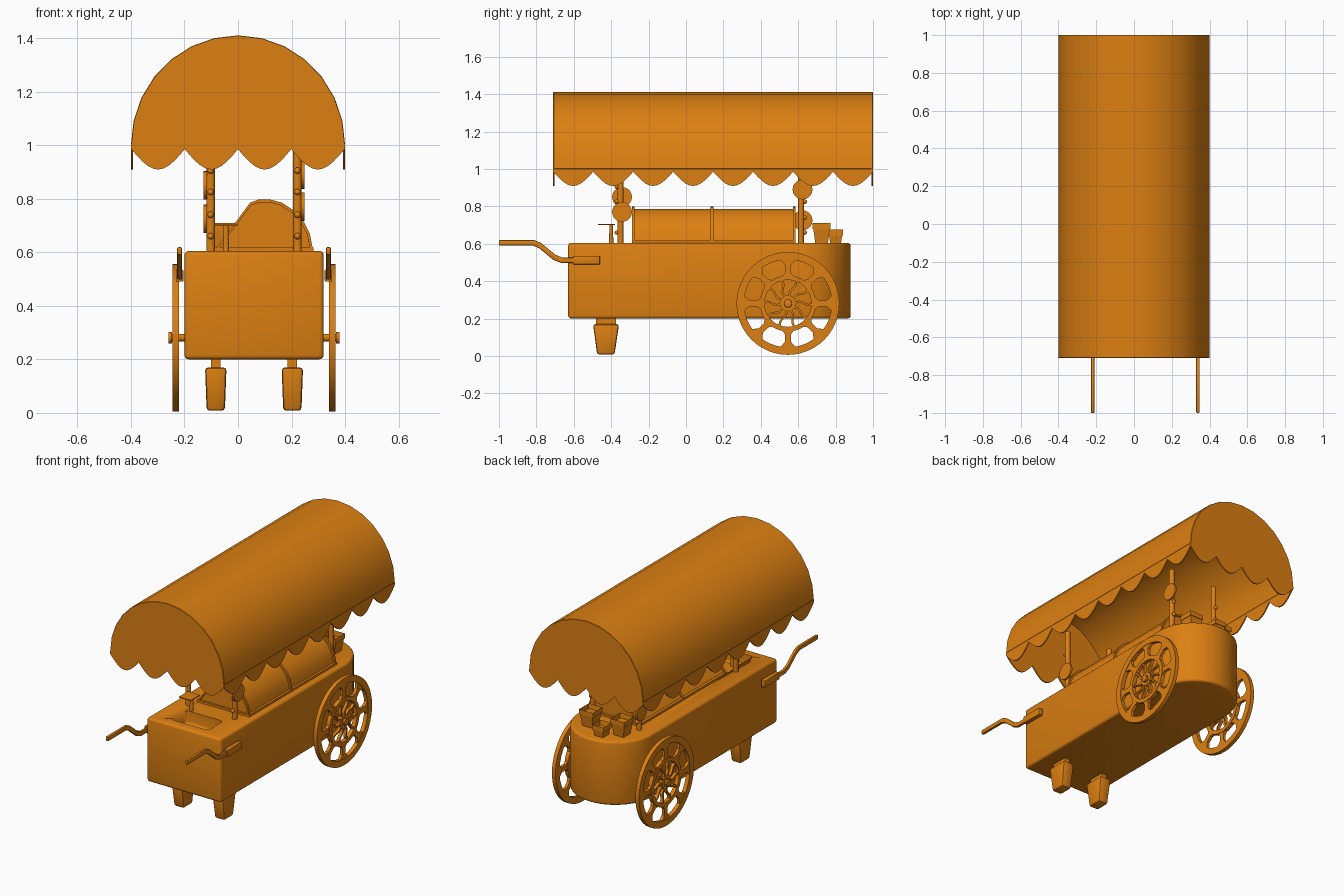
import bpy, bmesh
from math import sin, cos, pi
from mathutils import Matrix, Vector

cube = bpy.data.objects.get("Cube")
if cube:
    bpy.data.objects.remove(cube, do_unlink=True)

orange = bpy.data.materials.new("warm orange")
orange.use_nodes = True
orange.diffuse_color = (0.72, 0.216, 0.006, 1)
bsdf = next(n for n in orange.node_tree.nodes if n.type == 'BSDF_PRINCIPLED')
bsdf.inputs["Base Color"].default_value = orange.diffuse_color
bsdf.inputs["Roughness"].default_value = 0.7

MID = 0.06  # centre line of the cart body
PLACE = {'X': lambda u, v, w: (w, u, v),
         'Y': lambda u, v, w: (u, w, v),
         'Z': lambda u, v, w: (u, v, w)}


def prism(bm, pts, axis, a, b):
    """Extrude a flat outline along an axis from a to b."""
    put = PLACE[axis]
    lo, hi = ([bm.verts.new(put(u, v, w)) for u, v in pts] for w in (a, b))
    bm.faces.new(lo)
    bm.faces.new(hi)
    for i in range(len(pts)):
        j = (i + 1) % len(pts)
        bm.faces.new((lo[i], lo[j], hi[j], hi[i]))


def box(bm, x, y, z):
    prism(bm, [(x[0], y[0]), (x[1], y[0]), (x[1], y[1]), (x[0], y[1])], 'Z', *z)


def lathe_x(bm, profile, y, z, n=32):
    """Revolve a closed (x, radius) profile around an axis along x."""
    rings = [[bm.verts.new((x, y + r * cos(2 * pi * i / n), z + r * sin(2 * pi * i / n)))
              for x, r in profile] for i in range(n)]
    m = len(profile)
    for i in range(n):
        p, q = rings[i], rings[(i + 1) % n]
        for k in range(m):
            bm.faces.new((p[k], p[(k + 1) % m], q[(k + 1) % m], q[k]))


def rod(bm, centre, r1, r2, depth, axis='Z', n=16):
    turn = {'X': Matrix.Rotation(pi / 2, 4, 'Y'), 'Y': Matrix.Rotation(-pi / 2, 4, 'X'),
            'Z': Matrix()}[axis]
    bmesh.ops.create_cone(bm, cap_ends=True, segments=n, radius1=r1, radius2=r2,
                          depth=depth, matrix=Matrix.Translation(centre) @ turn)


def finish(bm, name, bevel=0, segments=2):
    bmesh.ops.recalc_face_normals(bm, faces=bm.faces)
    mesh = bpy.data.meshes.new(name)
    bm.to_mesh(mesh)
    bm.free()
    obj = bpy.data.objects.new(name, mesh)
    bpy.context.collection.objects.link(obj)
    mesh.materials.append(orange)
    bpy.ops.object.select_all(action='DESELECT')
    obj.select_set(True)
    bpy.context.view_layer.objects.active = obj
    if bevel:
        mod = obj.modifiers.new("round edges", 'BEVEL')
        mod.width, mod.segments, mod.limit_method = bevel, segments, 'ANGLE'
        bpy.ops.object.modifier_apply(modifier=mod.name)
    bpy.ops.object.shade_smooth_by_angle(angle=0.6)
    return obj


def scallops(a, b, count, steps=10):
    """Wavy hem from a to b with pointed cusps."""
    total = count * steps
    return [(a + (b - a) * i / total, 0.985 - 0.076 * sin(pi * (i % steps) / steps))
            for i in range(total + 1)]


# Canopy: barrel vault, scalloped side skirts and end panels
def arc(r, h):
    return [(-r * cos(pi * i / 14), 1.0 + h * sin(pi * i / 14)) for i in range(15)]


F, B = -0.71, 1.0
bm = bmesh.new()
prism(bm, arc(0.4, 0.41) + arc(0.392, 0.402)[::-1], 'Y', F, B)
finish(bm, "canopy_vault", 0.003, 1)
for name, x in (("left", 0.392), ("right", -0.4)):
    bm = bmesh.new()
    prism(bm, scallops(F, B, 8) + [(B, 1.0), (F, 1.0)], 'X', x, x + 0.008)
    finish(bm, "canopy_skirt_" + name)
for name, y in (("front", F), ("back", B - 0.008)):
    bm = bmesh.new()
    prism(bm, scallops(-0.398, 0.398, 4) + arc(0.398, 0.408)[::-1], 'Y', y, y + 0.008)
    finish(bm, "canopy_panel_" + name)

# Body: straight front, round back, sunken tray in the top
bm = bmesh.new()
plan = [(MID - 0.26, -0.63), (MID + 0.26, -0.63)]
plan += [(MID + 0.26 * cos(pi * i / 24), 0.62 + 0.26 * sin(pi * i / 24)) for i in range(25)]
prism(bm, plan, 'Z', 0.2, 0.605)
body = finish(bm, "cart_body", 0.016, 3)
bm = bmesh.new()
box(bm, (-0.07, 0.19), (-0.57, -0.42), (0.52, 0.7))
cutter = finish(bm, "tray_cutter", 0.02, 3)
cutter.hide_render = True
cut = body.modifiers.new("tray", 'BOOLEAN')
cut.operation, cut.solver, cut.object = 'DIFFERENCE', 'EXACT', cutter
bpy.context.view_layer.objects.active = body
bpy.ops.object.modifier_apply(modifier=cut.name)
bpy.data.objects.remove(cutter, do_unlink=True)

# Tapered front feet
for name, x in (("right", -0.083), ("left", 0.203)):
    bm = bmesh.new()
    prism(bm, [(-0.475, 0.008), (-0.382, 0.008), (-0.358, 0.17), (-0.497, 0.17)],
          'X', x - 0.04, x + 0.04)
    for v in bm.verts:
        if v.co.z < 0.1:
            v.co.x = x + (v.co.x - x) * 0.85
    finish(bm, "foot_" + name, 0.012)
    bm = bmesh.new()
    box(bm, (x - 0.018, x + 0.018), (-0.48, -0.375), (0.16, 0.21))
    finish(bm, "foot_stem_" + name)


# Wheels: rim, inner ring, waisted outer spokes, wavy inner spokes and hub
def wheel(name, side):
    cy, cz = 0.545, 0.281
    x0, x1 = sorted((MID + side * 0.28, MID + side * 0.305))
    bm = bmesh.new()
    for inner, outer in ((0.235, 0.275), (0.125, 0.15), (0.022, 0.042)):
        lathe_x(bm, [(x0, inner), (x1, inner), (x1, outer), (x0, outer)], cy, cz, 48)

    def spoke(angle, outline):
        c, s = cos(angle), sin(angle)
        prism(bm, [(cy + r * c - t * s, cz + r * s + t * c) for r, t in outline],
              'X', x0 + 0.003, x1 - 0.003)

    waist = [(0.14, 0.035), (0.165, 0.016), (0.205, 0.016), (0.24, 0.045)]
    wave = [(0.035 + 0.0125 * i, 0.009 * sin(2 * pi * i / 8)) for i in range(9)]
    for k in range(8):
        spoke(-pi / 2 + k * pi / 4, waist + [(r, -t) for r, t in waist[::-1]])
    for k in range(10):
        spoke(k * pi / 5, [(r, t + 0.006) for r, t in wave] +
              [(r, t - 0.006) for r, t in wave[::-1]])
    finish(bm, "wheel_" + name)
    bm = bmesh.new()
    rod(bm, (MID + side * 0.28, cy, cz), 0.014, 0.014, 0.07, 'X')
    rod(bm, (MID + side * 0.313, cy, cz), 0.022, 0.022, 0.014, 'X')
    finish(bm, "axle_" + name, 0.003)


# Push handles: bent bar with a bracket
def handle(name, x):
    path = [(-1.0, 0.605), (-0.81, 0.605), (-0.775, 0.59), (-0.7, 0.528),
            (-0.66, 0.512), (-0.58, 0.512)]
    bm = bmesh.new()
    prism(bm, [(y, z + 0.014) for y, z in path] +
          [(y - 0.01 * (0 < i < 5), z - 0.014) for i, (y, z) in reversed(list(enumerate(path)))],
          'X', x - 0.009, x + 0.009)
    finish(bm, "handle_" + name, 0.005)
    bm = bmesh.new()
    box(bm, (x - 0.014, x + 0.014), (-0.605, -0.46), (0.49, 0.535))
    finish(bm, "handle_bracket_" + name, 0.004)


for name, side in (("left", 1), ("right", -1)):
    wheel(name, side)
    handle(name, MID + side * 0.278)

# Canopy posts with round knobs and hanging discs
for end, y, out in (("front", -0.35, -1), ("back", 0.615, 1)):
    for name, side in (("left", 1), ("right", -1)):
        x = MID + side * 0.162
        bm = bmesh.new()
        rod(bm, (x, y, 0.825), 0.016, 0.016, 0.45)
        for z in (0.66, 0.74, 0.825, 0.905):
            bmesh.ops.create_uvsphere(bm, u_segments=12, v_segments=8, radius=0.012,
                                      matrix=Matrix.Translation((x, y + out * 0.02, z)))
        finish(bm, "post_%s_%s" % (end, name))
        z = {(-1, 1): 0.77, (-1, -1): 0.85, (1, 1): 0.89, (1, -1): 0.725}[out, side]
        bm = bmesh.new()
        rod(bm, (x + side * 0.02, y + 0.008, z), 0.053, 0.053, 0.012, 'X', 24)
        finish(bm, "disc_%s_%s" % (end, name))

# Curved display case with three ribs and a sill
case = [(-0.085, 0.61), (0.045, 0.785), (0.08, 0.798), (0.12, 0.797), (0.165, 0.785),
        (0.21, 0.755), (0.245, 0.715), (0.268, 0.67), (0.28, 0.61)]
inner = [(0.1 + (x - 0.1) * 0.94, 0.61 + (z - 0.61) * 0.94) for x, z in case]
bm = bmesh.new()
prism(bm, inner, 'Y', -0.278, 0.573)
finish(bm, "display_case")
bm = bmesh.new()
for y in (-0.29, 0.132, 0.572):
    prism(bm, case + inner[::-1], 'Y', y, y + 0.014)
box(bm, (-0.085, 0.282), (-0.29, 0.586), (0.6, 0.618))
finish(bm, "display_frame")

# Tap beside the tray
bm = bmesh.new()
rod(bm, (-0.045, -0.4, 0.65), 0.012, 0.009, 0.1)
box(bm, (-0.085, 0.0), (-0.47, -0.38), (0.7, 0.706))
finish(bm, "tap")

# Open tapered tubs on the round end
for i, (x, y, r, h) in enumerate(((0.16, 0.725, 0.048, 0.11), (0.03, 0.8, 0.04, 0.075),
                                  (-0.06, 0.725, 0.048, 0.11))):
    bm = bmesh.new()
    box(bm, (x - r, x + r), (y - r, y + r), (0.6, 0.6 + h))
    for v in bm.verts:
        if v.co.z < 0.61:
            v.co.xy = Vector((x, y)) + (v.co.xy - Vector((x, y))) * 0.7
    top = max(bm.faces, key=lambda f: f.calc_center_median().z)
    bmesh.ops.inset_individual(bm, faces=[top], thickness=0.006)
    bmesh.ops.translate(bm, verts=top.verts, vec=(0, 0, -0.03))
    finish(bm, "tub_%d" % (i + 1))
